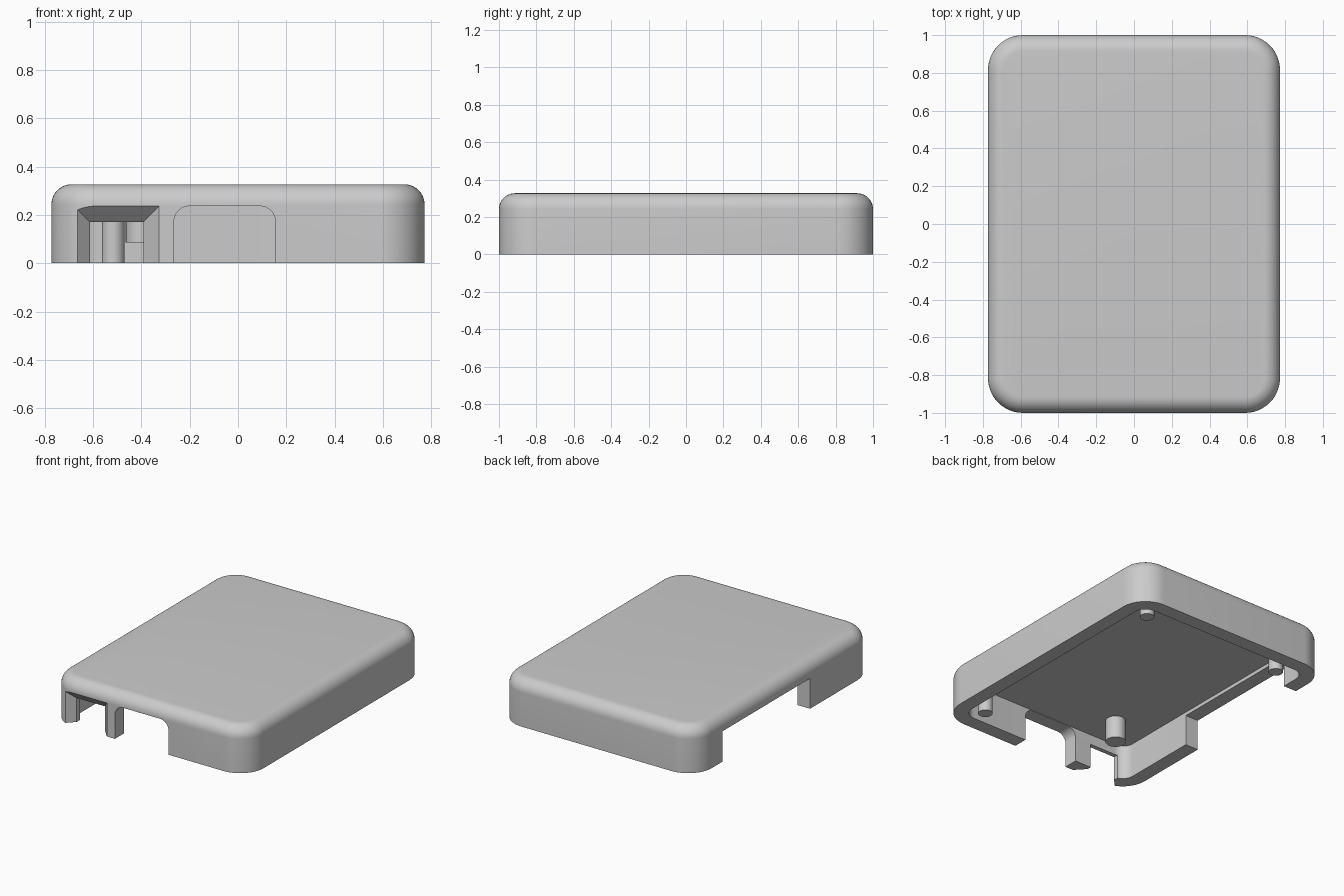
import bpy, bmesh, math

cube = bpy.data.objects.get("Cube")
if cube:
    bpy.data.objects.remove(cube, do_unlink=True)

GREY = (0.6, 0.6, 0.6, 1)
grey = bpy.data.materials.new("plain grey")
grey.use_nodes = True
grey.diffuse_color = GREY
grey.node_tree.nodes["Principled BSDF"].inputs["Base Color"].default_value = GREY


def loft(name, rings):
    """Join closed rings of points into a capped solid."""
    bm = bmesh.new()
    loops = [[bm.verts.new(p) for p in ring] for ring in rings]
    n = len(loops[0])
    for a, b in zip(loops, loops[1:]):
        for i in range(n):
            j = (i + 1) % n
            bm.faces.new((a[i], a[j], b[j], b[i]))
    bm.faces.new(loops[0][::-1])
    bm.faces.new(loops[-1])
    bmesh.ops.recalc_face_normals(bm, faces=bm.faces)
    mesh = bpy.data.meshes.new(name)
    bm.to_mesh(mesh)
    bm.free()
    mesh.materials.append(grey)
    obj = bpy.data.objects.new(name, mesh)
    bpy.context.collection.objects.link(obj)
    return obj


def rounded_rect(hx, hy, r, z, steps=12):
    pts = []
    for k, (sx, sy) in enumerate(((1, 1), (-1, 1), (-1, -1), (1, -1))):
        for i in range(steps + 1):
            a = math.pi / 2 * (k + i / steps)
            pts.append((sx * (hx - r) + r * math.cos(a),
                        sy * (hy - r) + r * math.sin(a), z))
    return pts


def cut(target, cutter):
    cutter.hide_render = True
    mod = target.modifiers.new("cut", "BOOLEAN")
    mod.operation = "DIFFERENCE"
    mod.solver = "EXACT"
    mod.object = cutter
    bpy.context.view_layer.objects.active = target
    bpy.ops.object.modifier_apply(modifier=mod.name)
    bpy.data.objects.remove(cutter, do_unlink=True)


def smooth(obj):
    bpy.ops.object.select_all(action="DESELECT")
    obj.select_set(True)
    bpy.context.view_layer.objects.active = obj
    bpy.ops.object.shade_smooth_by_angle(angle=math.radians(30))


HX, HY, H = 0.773, 1.0, 0.327
CORNER, EDGE, WALL, CEILING = 0.185, 0.085, 0.1, 0.24

# Shell with rounded corners and a rolled top edge
rings = [rounded_rect(HX, HY, CORNER, 0)]
for i in range(11):
    a = math.pi / 2 * i / 10
    inset = EDGE * (1 - math.cos(a))
    rings.append(rounded_rect(HX - inset, HY - inset, CORNER - inset,
                              H - EDGE + EDGE * math.sin(a)))
shell = loft("cover_shell", rings)

# Hollow underside
cut(shell, loft("cavity", [rounded_rect(HX - WALL, HY - WALL, CORNER - WALL, z)
                           for z in (-0.1, CEILING)]))


# Flared plug slot in the front
def slot_ring(x0, x1, top, y):
    return [(x0, y, -0.1), (x1, y, -0.1), (x1, y, top), (x0, y, top)]


outer, inner = (-0.68, -0.327, 0.237), (-0.613, -0.392, 0.17)
cut(shell, loft("plug_slot", [slot_ring(*outer, -1.1), slot_ring(*outer, -HY),
                              slot_ring(*inner, -0.93), slot_ring(*inner, -0.85)]))

# Round-topped opening in the front
x0, x1, top, r = -0.265, 0.155, 0.237, 0.065
arch = [(x0, -0.1), (x1, -0.1)]
for cx, start in ((x1 - r, 0), (x0 + r, 90)):
    for i in range(9):
        a = math.radians(start + 90 * i / 8)
        arch.append((cx + r * math.cos(a), top - r + r * math.sin(a)))
cut(shell, loft("arch_opening", [[(x, y, z) for x, z in arch] for y in (-1.1, -0.85)]))

# Long opening in the side wall
cut(shell, loft("side_opening", [[(x, -0.285, -0.1), (x, 0.695, -0.1),
                                  (x, 0.695, 0.215), (x, -0.285, 0.215)]
                                 for x in (-0.9, -0.62)]))
smooth(shell)

# Posts hanging from the ceiling
posts = {
    "back_right_post": (-0.517, 0.8, 0.047, 0),
    "back_left_post": (0.57, 0.81, 0.047, 0),
    "front_left_post": (0.57, -0.805, 0.047, 0),
    "plug_stop_post": (-0.4, -0.66, 0.065, 0.085),
}
for name, (x, y, r, z) in posts.items():
    post = loft(name, [[(x + r * math.cos(math.tau * i / 32),
                         y + r * math.sin(math.tau * i / 32), h) for i in range(32)]
                       for h in (z, CEILING + 0.02)])
    smooth(post)
